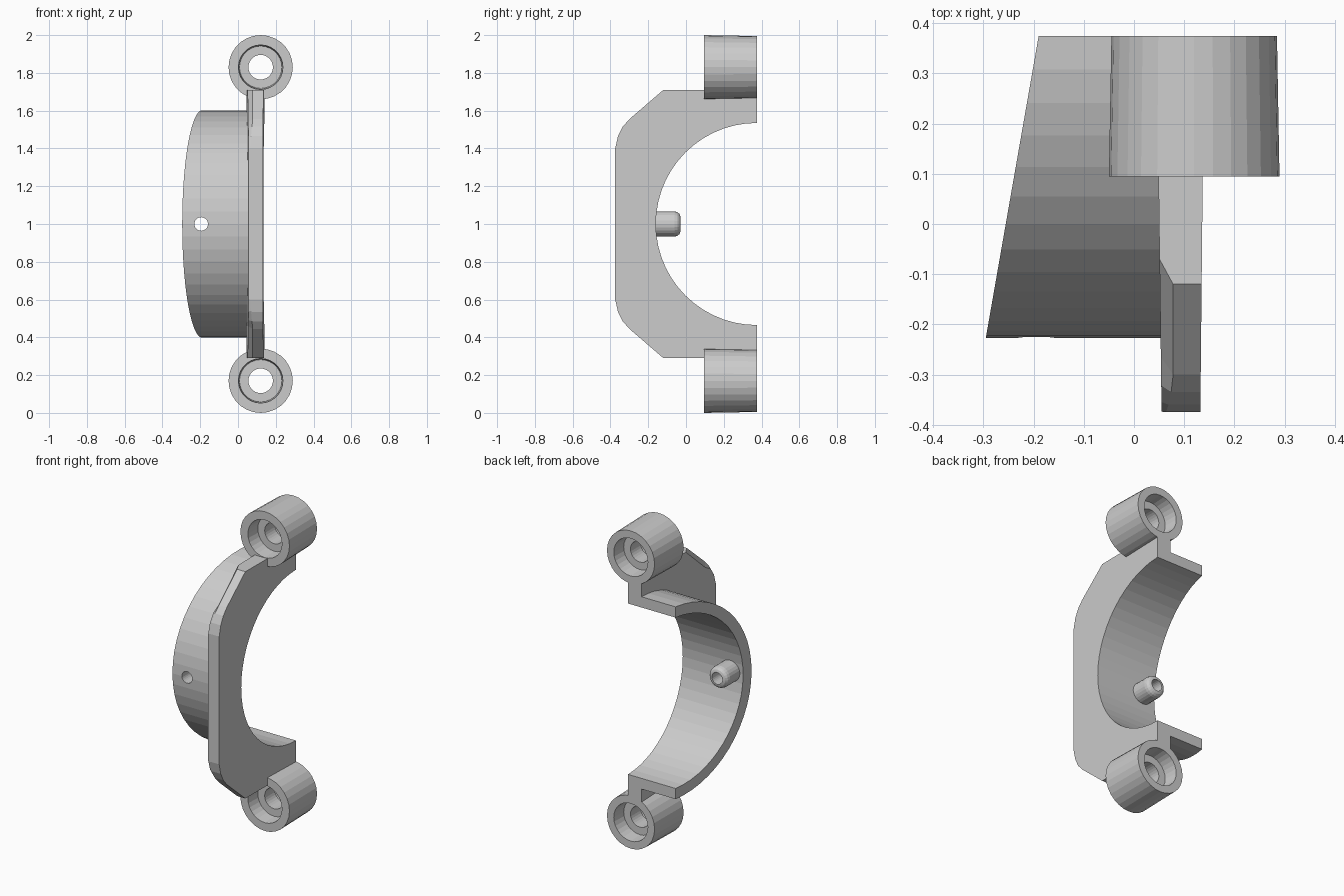
import bpy, bmesh, math

if "Cube" in bpy.data.objects:
    bpy.data.objects.remove(bpy.data.objects["Cube"])

CY, CZ = 0.375, 1.0          # axis of the half ring (runs along x)
R_IN, R_OUT = 0.535, 0.602


def make_object(name, bm):
    bmesh.ops.recalc_face_normals(bm, faces=bm.faces)
    mesh = bpy.data.meshes.new(name)
    bm.to_mesh(mesh)
    bm.free()
    ob = bpy.data.objects.new(name, mesh)
    bpy.context.collection.objects.link(ob)
    return ob


def loft(name, loops):
    """Skin a stack of equal-length closed loops and cap both ends."""
    bm = bmesh.new()
    rows = [[bm.verts.new(p) for p in loop] for loop in loops]
    n = len(rows[0])
    for a, b in zip(rows, rows[1:]):
        for i in range(n):
            j = (i + 1) % n
            bm.faces.new((a[i], a[j], b[j], b[i]))
    bm.faces.new(rows[0])
    bm.faces.new(rows[-1])
    return make_object(name, bm)


def lathe(name, profile, cx, cz, sides):
    """Spin a closed (radius, y) profile round an axis parallel to y."""
    bm = bmesh.new()
    rows = []
    for i in range(sides):
        a = 2 * math.pi * i / sides
        rows.append([bm.verts.new((cx + r * math.cos(a), y, cz + r * math.sin(a)))
                     for r, y in profile])
    n = len(profile)
    for i in range(sides):
        a, b = rows[i], rows[(i + 1) % sides]
        for k in range(n):
            m = (k + 1) % n
            bm.faces.new((a[k], a[m], b[m], b[k]))
    return make_object(name, bm)


def arc(r, n=28):
    """Half circle in (y, z), from the top round the front to the bottom."""
    return [(CY - r * math.sin(math.pi * i / n), CZ + r * math.cos(math.pi * i / n))
            for i in range(n + 1)]


def plate_left(y):
    return 0.05 - 0.0133 * y


def plate_right(y):
    return 0.136 + 0.01 * y


# Half-ring shell with a slanted left end
section = arc(R_OUT) + arc(R_IN)[::-1]
shell = loft("half_ring_shell", [
    [(-0.19 - 0.175 * (CY - y), y, z) for y, z in section],
    [(plate_left(y), y, z) for y, z in section]])

# Flange plate: outer outline (upper half, mirrored down) and inner arc
full = [(0.375, .71), (-.12, .71), (-.30, .555), (-.335, .515), (-.36, .465), (-.375, .40)]
cut = [(0.375, .71), (-.07, .71), (-.265, .54), (-.322, .508), (-.355, .46), (-.374, .395)]
mid_x = [0.078, 0.078, 0.078, 0.074, 0.069, 0.064]


def outline(half):
    upper = [(y, CZ + z) for y, z in half]
    lower = [(y, CZ - z) for y, z in reversed(half)]
    return upper + lower + arc(R_IN)[::-1]


mids = mid_x + mid_x[::-1] + [0.078] * len(arc(R_IN))
loft("flange_plate", [
    [(plate_left(y), y, z) for y, z in outline(cut)],
    [(x, y, z) for x, (y, z) in zip(mids, outline(full))],
    [(plate_right(y), y, z) for y, z in outline(full)]])

# Screw bosses, counterbored from both ends
boss = [(.165, .375), (.17, .095), (.118, .095), (.112, .185),
        (.065, .185), (.065, .285), (.112, .285), (.118, .375)]
for label, z in (("upper", 1.83), ("lower", 0.17)):
    lathe(label + "_screw_boss", boss, 0.12, z, 28)

# Hollow locating peg with a rounded tip
PX, BORE = -0.195, 0.036
peg = [(BORE, -.20), (.067, -.20), (.067, -.062), (.063, -.046),
       (.053, -.034), (.042, -.03), (BORE, -.03)]
lathe("locating_peg", peg, PX, CZ, 24)

# Bore through the shell wall
bm = bmesh.new()
bmesh.ops.create_cone(bm, cap_ends=True, segments=24, radius1=BORE, radius2=BORE, depth=0.3)
cutter = make_object("bore_cutter", bm)
cutter.rotation_euler = (math.pi / 2, 0, 0)
cutter.location = (PX, -0.2, CZ)
cutter.hide_render = True
mod = shell.modifiers.new("bore", 'BOOLEAN')
mod.operation = 'DIFFERENCE'
mod.solver = 'EXACT'
mod.object = cutter
bpy.context.view_layer.objects.active = shell
bpy.ops.object.modifier_apply(modifier=mod.name)
bpy.data.objects.remove(cutter)
